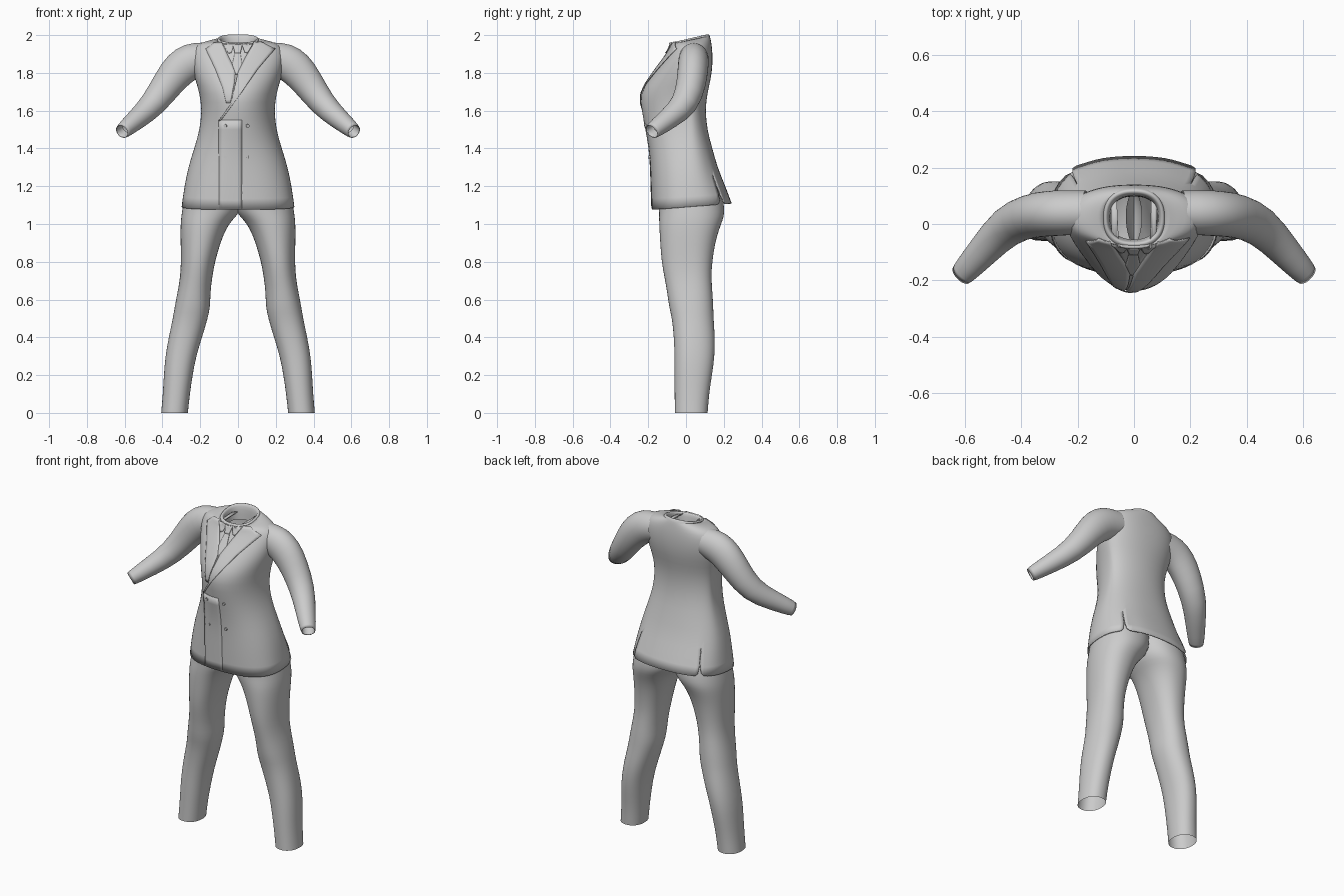
import bpy, math
from mathutils import Vector
from mathutils.bvhtree import BVHTree
import bmesh

if "Cube" in bpy.data.objects:
    bpy.data.objects.remove(bpy.data.objects["Cube"])

N = 32


def spow(v, p):
    return math.copysign(abs(v) ** p, v)


def make(name, verts, faces, subsurf=1, thick=0.0, mirror=False):
    me = bpy.data.meshes.new(name)
    me.from_pydata(verts, [], faces)
    me.shade_smooth()
    ob = bpy.data.objects.new(name, me)
    bpy.context.collection.objects.link(ob)
    if mirror:
        m = ob.modifiers.new("mirror", 'MIRROR')
        m.use_mirror_merge = False
    if subsurf:
        s = ob.modifiers.new("smooth", 'SUBSURF')
        s.levels = s.render_levels = subsurf
    if thick:
        t = ob.modifiers.new("cloth", 'SOLIDIFY')
        t.thickness = thick
    return ob


def loft_faces(rows, n=N):
    return [(r * n + j, r * n + (j + 1) % n, (r + 1) * n + (j + 1) % n, (r + 1) * n + j)
            for r in range(rows - 1) for j in range(n)]


def ring(z, x0, x1, yf, yb, n=2.2, tilt=0.0, yc=0.02):
    """Horizontal cross-section with separate front and back depth."""
    pts, cx, hw = [], (x0 + x1) / 2, (x1 - x0) / 2
    for j in range(N):
        a = 2 * math.pi * j / N
        x = cx + hw * spow(math.cos(a), 2 / n)
        s = spow(math.sin(a), 2 / n)
        y = yc + s * ((yb - yc) if s > 0 else (yc - yf))
        pts.append((x, y, z + tilt * y))
    return pts


# jacket body: z, half width, front, back, squareness, tilt
body = [
    (1.09, .300, -.182, .243, 2.5, .08), (1.20, .285, -.187, .207, 2.4, .03),
    (1.30, .265, -.190, .167, 2.3, 0), (1.40, .233, -.197, .140, 2.2, 0),
    (1.50, .203, -.215, .112, 2.1, 0), (1.60, .193, -.236, .103, 2.0, 0),
    (1.69, .203, -.247, .112, 2.0, 0), (1.77, .230, -.195, .133, 2.1, 0),
    (1.85, .245, -.135, .142, 2.3, 0), (1.92, .245, -.085, .140, 2.3, 0),
    (1.955, .215, -.075, .134, 2.2, .04), (1.968, .150, -.082, .130, 2.1, .12),
    (1.970, .110, -.085, .125, 2.2, .22),
]
verts = [p for z, w, f, b, n, t in body for p in ring(z, -w, w, f, b, n, t)]
jacket = make("jacket_body", verts, loft_faces(len(body)), 1, .006)

# side vents: slit the two back columns and lift the tail panel outward
bm = bmesh.new()
bm.from_mesh(jacket.data)
bm.verts.ensure_lookup_table()
bm.faces.ensure_lookup_table()
cuts = [bm.edges.get((bm.verts[r * N + c], bm.verts[(r + 1) * N + c]))
        for c in (4, 12) for r in (0, 1)]
tail = [bm.faces[r * N + j] for r in (0, 1) for j in range(4, 12)]
bmesh.ops.split_edges(bm, edges=cuts)
for v in {v for f in tail for v in f.verts}:
    if v.co.z < 1.25 and abs(v.co.x) > .19:
        v.co.y += .014 if v.co.z < 1.15 else .006
bm.to_mesh(jacket.data)
bm.free()

# collar stand: rises outside, rolls over and drops inside the neck
collar = [(1.962, .112, -.090, .128, .22), (1.978, .108, -.080, .122, .24),
          (1.980, .095, -.068, .108, .22), (1.955, .088, -.060, .100, .20),
          (1.90, .084, -.055, .098, .1)]
verts = [p for z, w, f, b, t in collar for p in ring(z, -w, w, f, b, 2.4, t)]
make("neck_collar", verts, loft_faces(len(collar)), 1)

# sleeves: centre, depth radius, height radius
path = [((.17, .042, 1.878), .078, .085), ((.25, .040, 1.865), .082, .100),
        ((.31, .037, 1.822), .082, .098), ((.365, .030, 1.755), .080, .085),
        ((.45, .000, 1.630), .074, .070), ((.535, -.095, 1.555), .058, .056),
        ((.617, -.185, 1.487), .045, .042), ((.617, -.185, 1.487), .036, .033),
        ((.585, -.15, 1.513), .036, .033)]
cs = [Vector(p[0]) for p in path]
verts, M = [], 20
for i, (c, ra, rb) in enumerate(path):
    k = min(i, 6)
    t = (cs[min(k + 1, 6)] - cs[max(k - 1, 0)]).normalized()
    a = Vector((0, 1, 0))
    a = (a - t * a.dot(t)).normalized()
    b = t.cross(a)
    for j in range(M):
        g = 2 * math.pi * j / M
        verts.append(Vector(c) + a * ra * math.cos(g) + b * rb * math.sin(g))
make("sleeve", verts, loft_faces(len(path), M), 1, 0, True)

# trouser legs: z, inner x, outer x, front, back
legs = [(0.00, .265, .407, -.060, .115), (.10, .255, .398, -.060, .122),
        (.20, .240, .393, -.061, .138), (.30, .222, .385, -.061, .152),
        (.40, .190, .367, -.064, .154), (.50, .160, .345, -.074, .146),
        (.56, .147, .336, -.090, .145), (.64, .146, .320, -.100, .140),
        (.72, .136, .306, -.115, .134), (.80, .122, .302, -.130, .139),
        (.90, .093, .304, -.137, .154), (.97, .065, .305, -.141, .175),
        (1.02, .032, .303, -.143, .195), (1.06, -.010, .298, -.143, .205),
        (1.12, -.030, .288, -.145, .200), (1.20, -.030, .272, -.150, .180)]
verts = [p for z, i, o, f, b in legs for p in ring(z, i, o, f, b, 2.2, 0, .03)]
make("trouser_leg", verts, loft_faces(len(legs)), 1, 0, True)

# front details are draped onto the jacket surface
bpy.context.view_layer.update()
tree = BVHTree.FromObject(jacket, bpy.context.evaluated_depsgraph_get())


def drape(x, z, lift):
    hit, nrm, *_ = tree.ray_cast(Vector((x, -1, z)), Vector((0, 1, 0)))
    if hit is None:
        hit, nrm, *_ = tree.find_nearest(Vector((x, -.06, z)))
    if nrm.y > 0:
        nrm = -nrm
    return hit + nrm * lift, nrm


def patch(name, left, right, lift=.005, cols=6, steps=5, fade=False):
    """Cloth panel between two edge lines given as (x, z), top to bottom."""
    verts, rows = [], (len(left) - 1) * steps + 1
    for r in range(rows):
        i = min(r // steps, len(left) - 2)
        f = r / steps - i
        p = Vector(left[i]).lerp(Vector(left[i + 1]), f)
        q = Vector(right[i]).lerp(Vector(right[i + 1]), f)
        for c in range(cols + 1):
            u = c / cols
            w = p.lerp(q, u)
            verts.append(drape(w.x, w.y, lift * (1 - u) if fade else lift)[0])
    w = cols + 1
    faces = [(r * w + c, (r + 1) * w + c, (r + 1) * w + c + 1, r * w + c + 1)
             for r in range(rows - 1) for c in range(cols)]
    return make(name, verts, faces, 0, .004)


patch("shirt_front", [(-.085, 1.95), (-.015, 1.80)], [(.085, 1.95), (.0, 1.80)], .002)
patch("right_lapel",
      [(-.125, 1.958), (-.17, 1.925), (-.12, 1.82), (-.08, 1.72), (-.06, 1.64)],
      [(-.085, 1.958), (-.048, 1.88), (-.012, 1.81), (-.02, 1.74), (-.04, 1.64)], .005)
patch("left_lapel",
      [(.085, 1.958), (.04, 1.88), (.0, 1.80), (-.035, 1.64), (-.10, 1.545)],
      [(.125, 1.958), (.195, 1.925), (.105, 1.82), (.015, 1.69), (-.088, 1.548)], .008)
patch("front_overlap", [(-.10, 1.55), (-.10, 1.30), (-.10, 1.082)],
      [(.02, 1.55), (.02, 1.30), (.02, 1.082)], .006, fade=True)
patch("tie_blade", [(-.016, 1.905), (-.03, 1.84), (-.012, 1.79)],
      [(.012, 1.905), (.022, 1.84), (-.002, 1.79)], .007)
patch("tie_knot", [(-.027, 1.945), (-.017, 1.90)], [(.023, 1.945), (.013, 1.90)], .012)
for s, n in ((-1, "right"), (1, "left")):
    patch(n + "_shirt_collar", [(s * .085, 1.962), (s * .05, 1.90)],
          [(s * .02, 1.948), (s * .035, 1.905)], .007)

# two rows of buttons
for x in (-.065, .05):
    for z in (1.52, 1.355):
        loc, nrm = drape(x, z, .004)
        bpy.ops.mesh.primitive_cylinder_add(vertices=16, radius=.009, depth=.008, location=loc)
        b = bpy.context.object
        b.name = "button"
        b.rotation_euler = nrm.to_track_quat('Z', 'Y').to_euler()
        bpy.ops.object.shade_smooth_by_angle()
